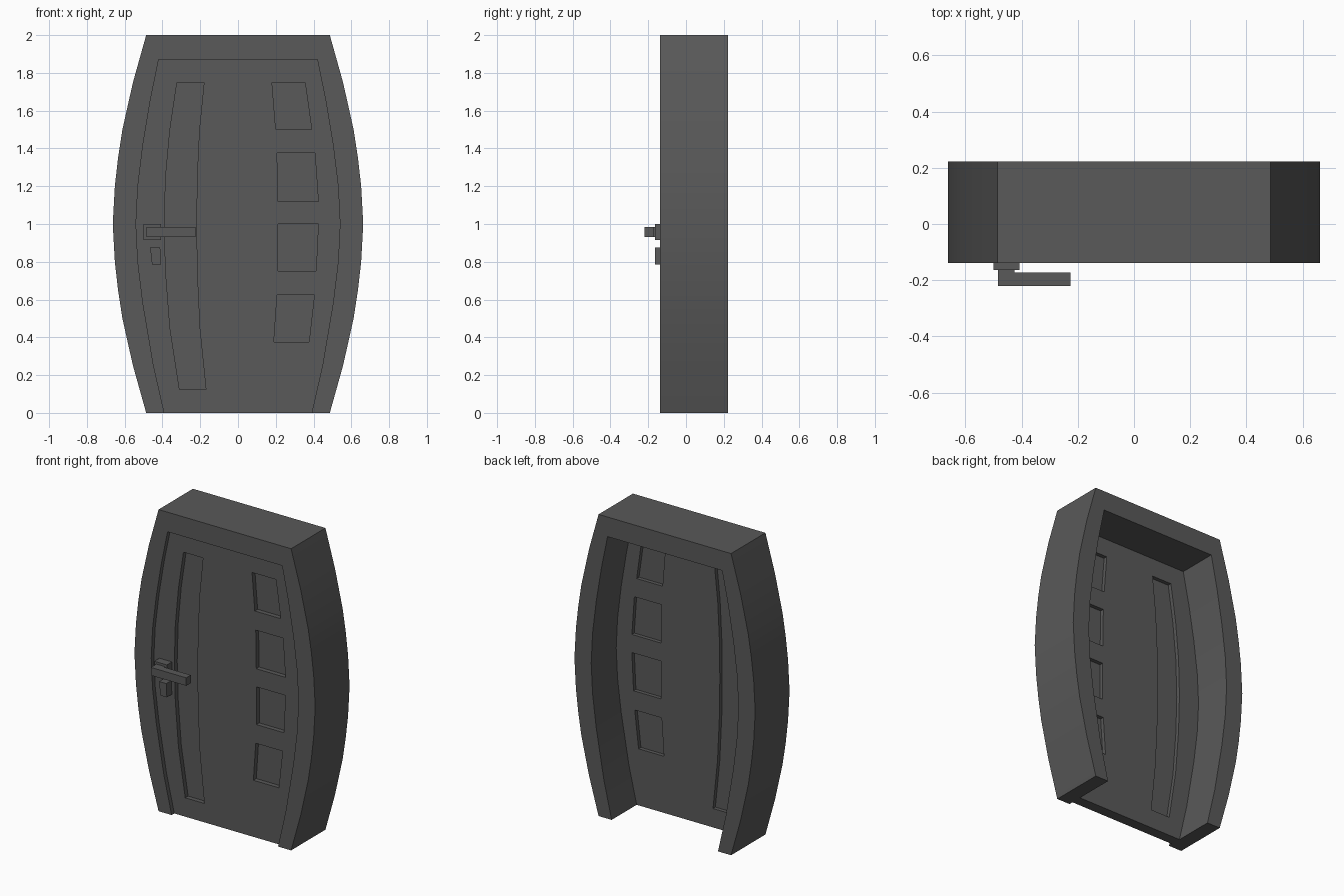
import bpy, bmesh, math

cube = bpy.data.objects.get("Cube")
if cube:
    bpy.data.objects.remove(cube, do_unlink=True)

# One dark grey for the whole door
GREY = (0.1, 0.1, 0.1, 1)
mat = bpy.data.materials.new("dark_grey")
mat.use_nodes = True
mat.diffuse_color = GREY
bsdf = next(n for n in mat.node_tree.nodes if n.type == 'BSDF_PRINCIPLED')
bsdf.inputs["Base Color"].default_value = GREY


def prism(name, loops, y0, y1):
    """Fill (x, z) outlines, later loops being holes, and extrude from y0 to y1."""
    curve = bpy.data.curves.new(name, 'CURVE')
    curve.dimensions = '2D'
    curve.fill_mode = 'BOTH'
    curve.extrude = (y1 - y0) / 2
    for loop in loops:
        spline = curve.splines.new('POLY')
        spline.points.add(len(loop) - 1)
        for point, (x, z) in zip(spline.points, loop):
            point.co = (x, z, 0, 1)
        spline.use_cyclic_u = True
    ob = bpy.data.objects.new(name, curve)
    bpy.context.collection.objects.link(ob)
    bpy.ops.object.select_all(action='DESELECT')
    ob.select_set(True)
    bpy.context.view_layer.objects.active = ob
    bpy.ops.object.convert(target='MESH')
    ob = bpy.context.object
    # Stand the outline upright and weld the caps to the walls
    bm = bmesh.new()
    bm.from_mesh(ob.data)
    for v in bm.verts:
        x, z, d = v.co
        v.co = (x, (y0 + y1) / 2 - d, z)
    bmesh.ops.remove_doubles(bm, verts=bm.verts, dist=1e-4)
    bmesh.ops.recalc_face_normals(bm, faces=bm.faces)
    bm.to_mesh(ob.data)
    bm.free()
    ob.data.materials.clear()
    ob.data.materials.append(mat)
    bpy.ops.object.shade_smooth_by_angle(angle=math.radians(30))
    return ob


def box(name, x0, x1, y0, y1, z0, z1):
    return prism(name, [[(x0, z0), (x1, z0), (x1, z1), (x0, z1)]], y0, y1)


def mirrored(side):
    return [(-x, z) for x, z in reversed(side)]


# Bulging half outlines, from the floor upwards
outer = [(.486, 0), (.556, .25), (.612, .5), (.635, .65), (.652, .8), (.663, 1),
         (.652, 1.2), (.635, 1.35), (.612, 1.5), (.556, 1.75), (.486, 2)]
inner = [(.39, 0), (.447, .25), (.503, .58), (.53, .8), (.54, 1),
         (.53, 1.2), (.503, 1.42), (.465, 1.65), (.42, 1.87)]

# Deep surround, open at the floor
prism("door_frame", [outer + mirrored(outer) + [(-x, z) for x, z in inner] + inner[::-1]],
      -.138, .222)

# Window openings: top left, top right, bottom right, bottom left
windows = [
    [(.18, 1.75), (.355, 1.75), (.39, 1.5), (.2, 1.5)],
    [(.207, 1.375), (.407, 1.375), (.425, 1.12), (.211, 1.12)],
    [(.212, 1.0), (.425, 1.0), (.413, .75), (.212, .75)],
    [(.207, .625), (.404, .625), (.376, .375), (.19, .375)],
]
# Tall curved recess beside the handle
strip = [(-.323, 1.75), (-.36, 1.5), (-.383, 1.25), (-.39, 1), (-.383, .75), (-.36, .45),
         (-.31, .125), (-.17, .125), (-.203, .45), (-.217, .75), (-.22, 1), (-.217, 1.25),
         (-.205, 1.5), (-.18, 1.75)]
openings = windows + [strip]

# Door leaf with openings, each closed by a thin recessed pane
prism("door_leaf", [inner + mirrored(inner)] + openings, -.11, -.04)
for i, loop in enumerate(openings):
    name = "recessed_strip" if loop is strip else f"window_pane_{i + 1}"
    prism(name, [loop], -.08, -.065)

# Lever handle and lock plate
box("handle_plate", -.5, -.408, -.163, -.105, .915, 1.0)
box("handle_stem", -.485, -.425, -.175, -.16, .932, .985)
box("handle_lever", -.485, -.226, -.22, -.172, .932, .985)
prism("lock_plate", [[(-.455, .785), (-.408, .785), (-.412, .875), (-.465, .875)]], -.163, -.105)
